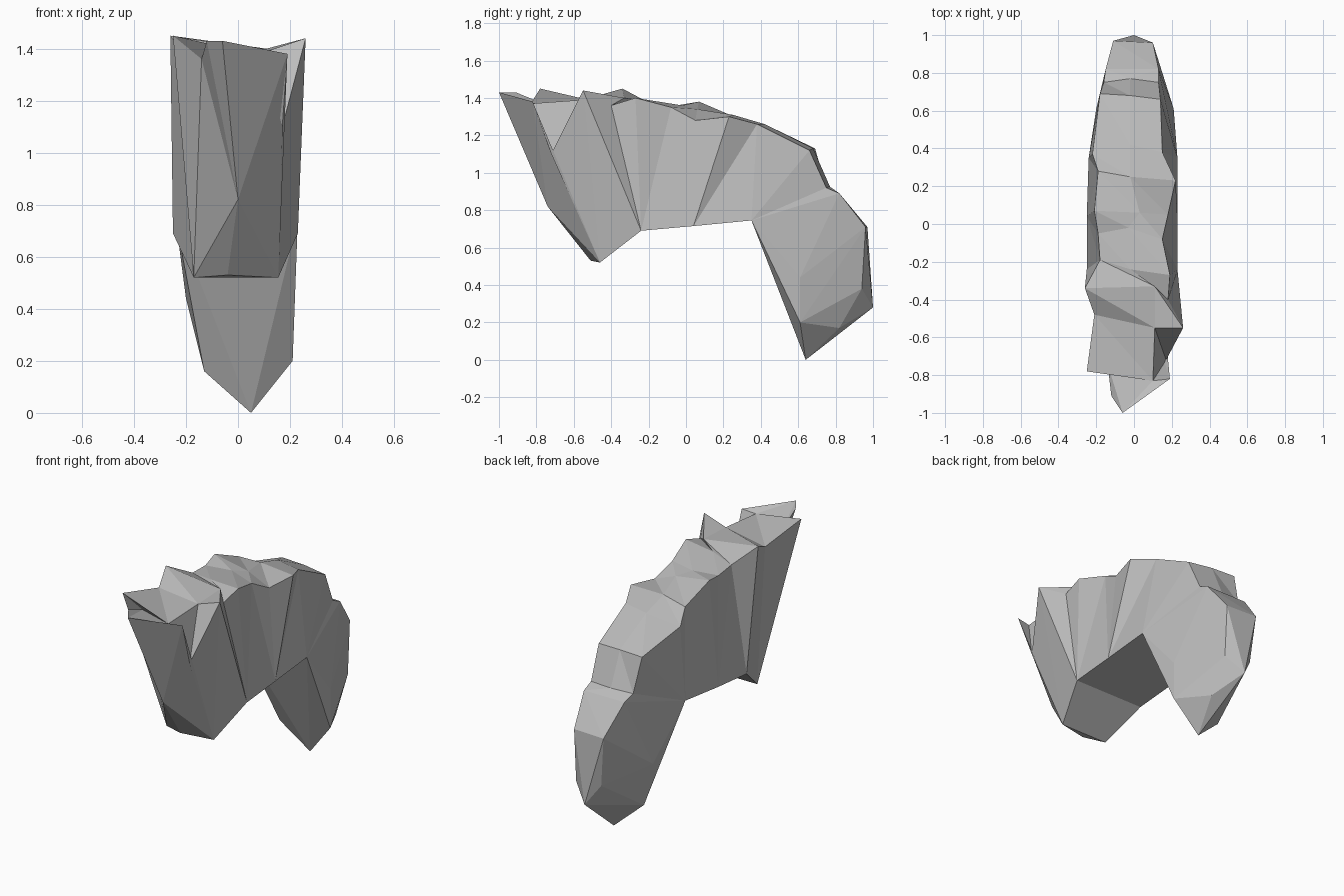
import bpy
import bmesh

cube = bpy.data.objects.get("Cube")
if cube:
    bpy.data.objects.remove(cube, do_unlink=True)

# One plain stone colour
stone = bpy.data.materials.new("grey stone")
stone.use_nodes = True
colour = (0.5, 0.5, 0.5, 1)
stone.diffuse_color = colour
stone.node_tree.nodes["Principled BSDF"].inputs["Base Color"].default_value = colour

# Underside corners (left x, right x, y, z): front foot, inner corner, mid span, rear corner
front_foot = (-.17, .155, -.46, .52)
inner_corner = (-.25, .23, -.24, .69)
mid_span = (-.25, .23, .04, .715)
rear_corner = (-.24, .23, .35, .745)

# Rim points shared by neighbouring stations
brow_right = (.19, -.82, 1.38)
brow_crest = (.1, -.83, 1.37)
brow_chip = (-.14, -.74, 1.36)
spike_rim = [(.26, -.55, 1.44), (.11, -.55, 1.39), (-.21, -.48, 1.38)]

# Each station: underside, then jagged rim on the right, crest and rim on the left
stations = [
    (front_foot, brow_right, (-.06, -1, 1.43), brow_chip),
    (front_foot, brow_right, brow_crest, brow_chip),
    (front_foot, (.17, -.72, 1.1), brow_crest, (-.25, -.78, 1.45)),
    (front_foot, *spike_rim),
    (inner_corner, *spike_rim),
    (inner_corner, (.18, -.4, 1.36), (.11, -.33, 1.4), (-.26, -.34, 1.45)),
    (inner_corner, (.19, -.27, 1.4), (-.02, -.24, 1.39), (-.18, -.19, 1.37)),
    (mid_span, (.15, -.08, 1.35), (-.03, -.02, 1.36), (-.19, -.05, 1.36)),
    (mid_span, (.18, .05, 1.28), (.03, .06, 1.34), (-.21, .07, 1.38)),
    (mid_span, (.22, .23, 1.3), (-.02, .25, 1.31), (-.19, .28, 1.29)),
    (rear_corner, (.15, .38, 1.26), (-.02, .42, 1.26), (-.22, .37, 1.21)),
    (rear_corner, (.14, .66, 1.12), (-.02, .68, 1.13), (-.18, .69, 1.13)),
    (rear_corner, (.13, .75, .92), (-.02, .77, .925), (-.16, .75, .92)),
]

# Chiselled corners of the rear leg, from the knee down to the pointed foot
leg_corners = [
    (.13, .82, .89), (-.15, .82, .89), (.1, .96, .71), (-.11, .97, .71),
    (.1, .94, .38), (-.08, .95, .4), (0, 1, .28), (.1, .82, .17),
    (-.13, .6, .16), (.21, .61, .2), (.21, .61, .44), (-.2, .61, .44),
    (.05, .64, 0),
]


def make_ring(bm, station):
    """Add the five corners of one cross-section."""
    (left, right, y, z), *rim = station
    points = [(left, y, z), (right, y, z), *rim]
    return [bm.verts.new(point) for point in points]


def bridge(bm, first, second):
    """Skin two neighbouring cross-sections with triangles."""
    count = len(first)
    for i in range(count):
        j = (i + 1) % count
        bm.faces.new((first[i], first[j], second[j]))
        bm.faces.new((first[i], second[j], second[i]))


bm = bmesh.new()

# Span of the arch
rings = [make_ring(bm, station) for station in stations]
for first, second in zip(rings, rings[1:]):
    bridge(bm, first, second)

# Sloping front face, bent around a low ridge point, with a toe and a chipped top edge
ridge = bm.verts.new((0, -.74, .82))
toe = bm.verts.new((-.04, -.51, .53))
lip = bm.verts.new((-.12, -.91, 1.43))
foot_left, foot_right, top_right, tip, chip = rings[0]
front = [foot_left, toe, foot_right, top_right, tip, lip, chip]
for i, corner in enumerate(front):
    bm.faces.new((corner, ridge, front[(i + 1) % len(front)]))
bm.faces.new((foot_left, toe, foot_right))
bm.faces.new((tip, lip, chip))

# Rear leg as a hull that grows out of the last cross-section
last = rings[-1]
leg = [bm.verts.new(point) for point in leg_corners]
bmesh.ops.convex_hull(bm, input=last + leg, use_existing_faces=False)
inside = [face for face in bm.faces if all(v in last for v in face.verts)]
bmesh.ops.delete(bm, geom=inside, context="FACES")

# Weld shared corners and tidy the shell
bmesh.ops.remove_doubles(bm, verts=bm.verts, dist=.001)
bmesh.ops.dissolve_degenerate(bm, edges=bm.edges, dist=.0001)
loose = [vert for vert in bm.verts if not vert.link_faces]
bmesh.ops.delete(bm, geom=loose, context="VERTS")
bmesh.ops.recalc_face_normals(bm, faces=bm.faces)

mesh = bpy.data.meshes.new("rock_arch")
bm.to_mesh(mesh)
bm.free()
mesh.materials.append(stone)
arch = bpy.data.objects.new("rock_arch", mesh)
bpy.context.collection.objects.link(arch)
